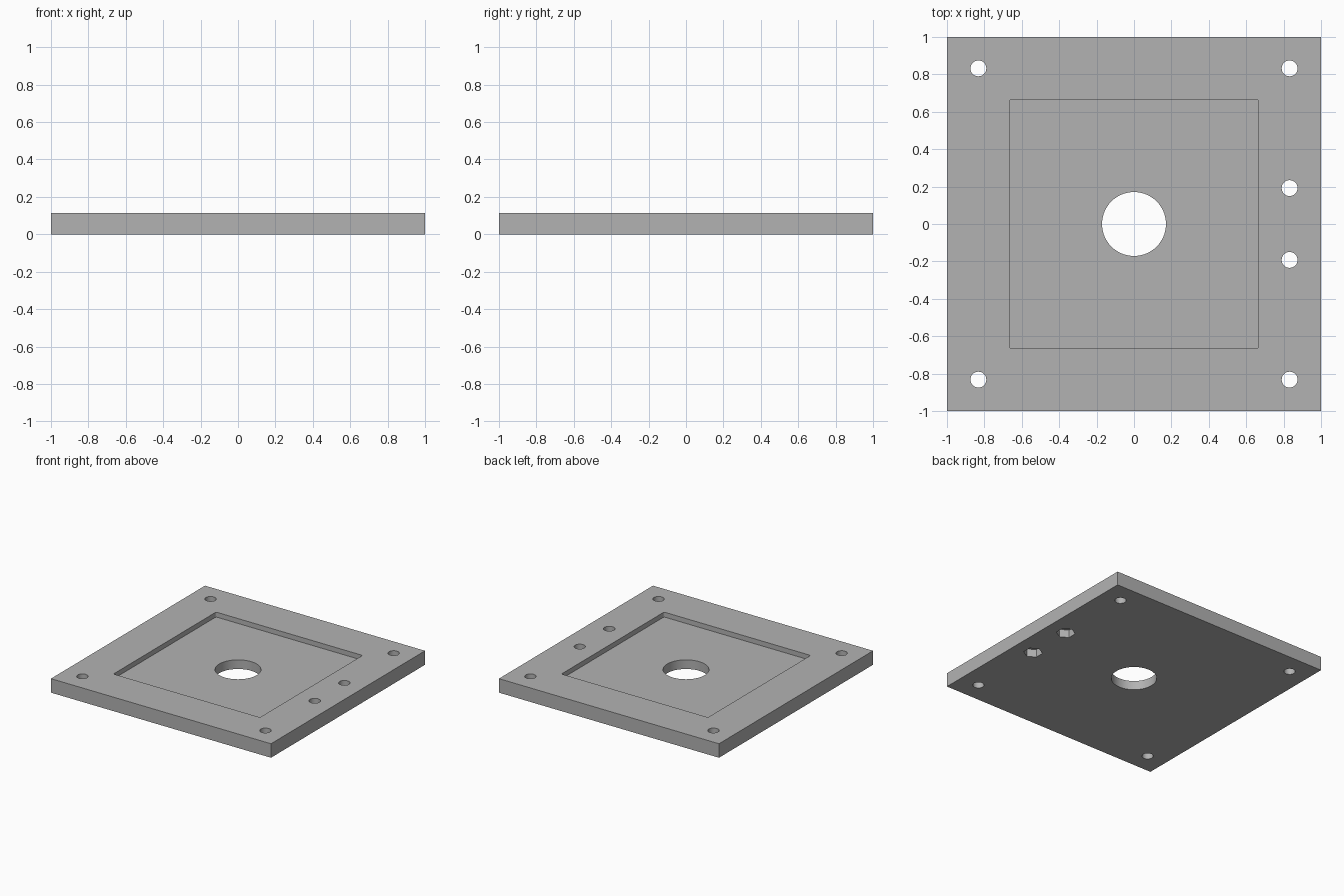
import bpy, bmesh, math
from mathutils import Matrix

cube = bpy.data.objects.get("Cube")
if cube:
    bpy.data.objects.remove(cube, do_unlink=True)

THICK = 0.115        # plate thickness
POCKET_DEPTH = 0.04  # square recess in the top
NUT_DEPTH = 0.064    # hexagonal recesses in the underside
BOLT = 0.832         # bolt hole offset from the centre
SIDE = 0.192         # side hole offset along y

grey = bpy.data.materials.new("plain_grey")
grey.use_nodes = True
colour = (0.448, 0.448, 0.448, 1)
grey.diffuse_color = colour
grey.node_tree.nodes["Principled BSDF"].inputs["Base Color"].default_value = colour


def make_object(name, bm):
    mesh = bpy.data.meshes.new(name)
    bm.to_mesh(mesh)
    bm.free()
    mesh.materials.append(grey)
    obj = bpy.data.objects.new(name, mesh)
    bpy.context.collection.objects.link(obj)
    return obj


def box(name, width, z0, z1, corner=0):
    bm = bmesh.new()
    bmesh.ops.create_cube(bm, size=1)
    bmesh.ops.scale(bm, vec=(width, width, z1 - z0), verts=bm.verts)
    bmesh.ops.translate(bm, vec=(0, 0, (z0 + z1) / 2), verts=bm.verts)
    if corner:
        upright = [e for e in bm.edges
                   if abs(e.verts[0].co.z - e.verts[1].co.z) > 0.01]
        bmesh.ops.bevel(bm, geom=upright, offset=corner, segments=4,
                        profile=0.5, affect='EDGES')
    return make_object(name, bm)


def prism(name, x, y, radius, z0, z1, sides, turn=0):
    bm = bmesh.new()
    place = Matrix.Translation((x, y, (z0 + z1) / 2)) @ Matrix.Rotation(turn, 4, 'Z')
    bmesh.ops.create_cone(bm, cap_ends=True, segments=sides, radius1=radius,
                          radius2=radius, depth=z1 - z0, matrix=place)
    return make_object(name, bm)


# Square base plate
plate = box("mounting_plate", 2, 0, THICK)

# Shallow square recess with slightly rounded corners
cutters = [box("recess_cutter", 1.332, THICK - POCKET_DEPTH, THICK + 0.1, 0.012)]

# Central opening
cutters.append(prism("centre_cutter", 0, 0, 0.171, -0.1, 0.3, 64))

# Corner bolt holes and the pair of holes on the left edge
holes = [(sx * BOLT, sy * BOLT) for sx in (-1, 1) for sy in (-1, 1)]
side_holes = [(BOLT, -SIDE), (BOLT, SIDE)]
for x, y in holes + side_holes:
    cutters.append(prism("hole_cutter", x, y, 0.0425, -0.1, 0.3, 32))

# Hexagonal nut recesses below the side holes
for x, y in side_holes:
    cutters.append(prism("nut_cutter", x, y, 0.072, -0.1, NUT_DEPTH, 6))

# Cut everything out of the plate
bpy.context.view_layer.objects.active = plate
for cutter in cutters:
    cutter.hide_render = True
    mod = plate.modifiers.new("cut", 'BOOLEAN')
    mod.operation = 'DIFFERENCE'
    mod.solver = 'EXACT'
    mod.object = cutter
    bpy.ops.object.modifier_apply(modifier=mod.name)
    bpy.data.objects.remove(cutter, do_unlink=True)

# Smooth round walls, sharp rims
bpy.ops.object.select_all(action='DESELECT')
plate.select_set(True)
bpy.ops.object.shade_smooth_by_angle(angle=math.radians(30))
